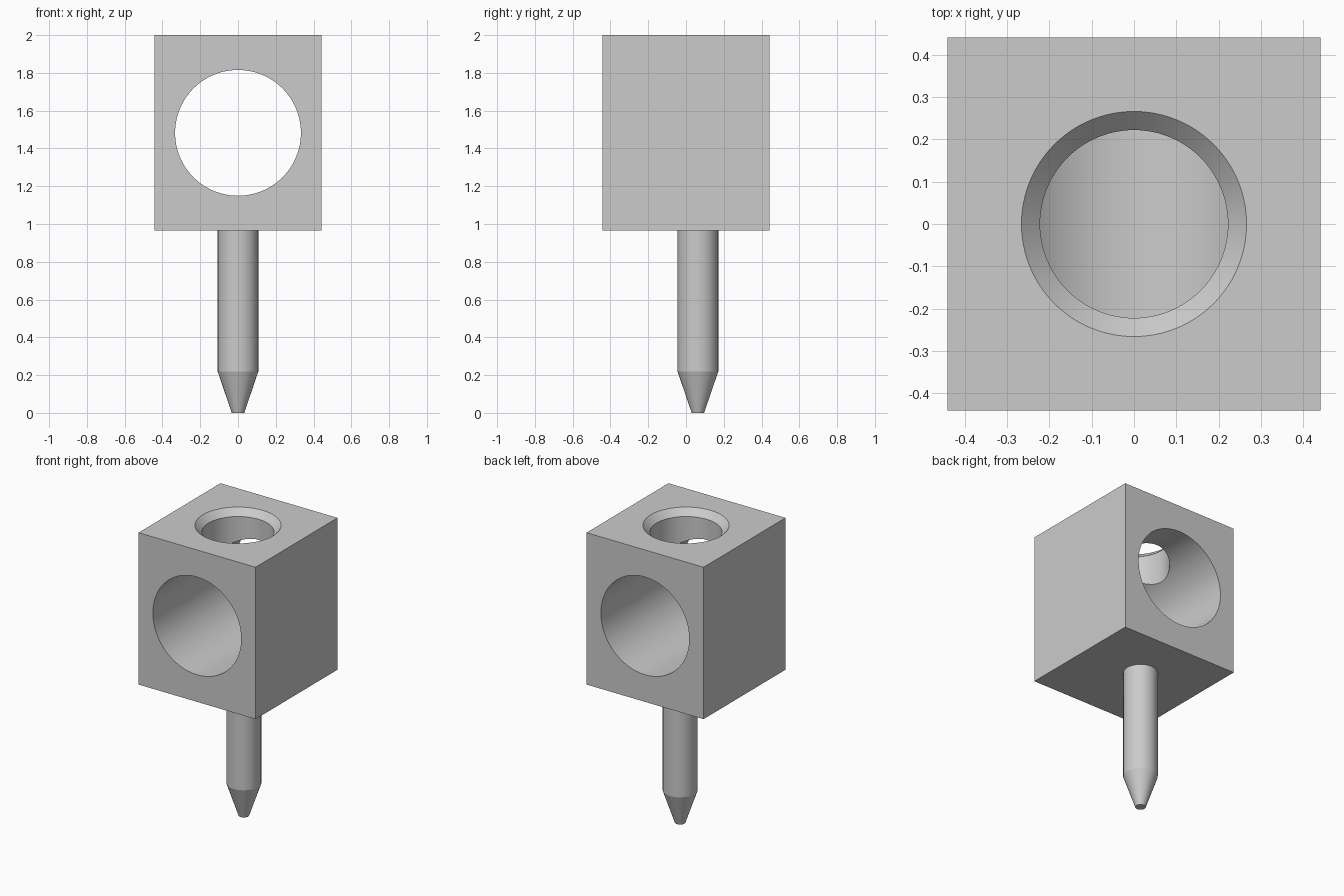
import bpy, bmesh, math
from mathutils import Matrix

default = bpy.data.objects.get("Cube")
if default:
    bpy.data.objects.remove(default, do_unlink=True)

grey = bpy.data.materials.new("light_grey")
grey.use_nodes = True
COLOUR = (0.6, 0.6, 0.6, 1)
grey.diffuse_color = COLOUR
grey.node_tree.nodes["Principled BSDF"].inputs["Base Color"].default_value = COLOUR

HALF, BOTTOM, TOP = 0.441, 0.965, 2.0
MIDDLE = (BOTTOM + TOP) / 2


def add_object(name, bm):
    bmesh.ops.recalc_face_normals(bm, faces=bm.faces)
    mesh = bpy.data.meshes.new(name)
    bm.to_mesh(mesh)
    bm.free()
    obj = bpy.data.objects.new(name, mesh)
    bpy.context.collection.objects.link(obj)
    return obj


def turned(name, profile, sides):
    """Closed round solid from (radius, height) pairs, bottom to top."""
    bm = bmesh.new()
    rings = [[bm.verts.new((r * math.cos(math.tau * i / sides),
                            r * math.sin(math.tau * i / sides), z))
              for i in range(sides)] for r, z in profile]
    for low, high in zip(rings, rings[1:]):
        for i in range(sides):
            j = (i + 1) % sides
            bm.faces.new((low[i], low[j], high[j], high[i]))
    bm.faces.new(rings[0])
    bm.faces.new(rings[-1])
    return add_object(name, bm)


def activate(obj):
    bpy.ops.object.select_all(action='DESELECT')
    obj.select_set(True)
    bpy.context.view_layer.objects.active = obj


def cut(target, cutter):
    cutter.hide_render = True
    mod = target.modifiers.new("cut", 'BOOLEAN')
    mod.operation, mod.solver, mod.object = 'DIFFERENCE', 'EXACT', cutter
    activate(target)
    bpy.ops.object.modifier_apply(modifier=mod.name)
    bpy.data.objects.remove(cutter, do_unlink=True)


def finish(obj):
    obj.data.materials.clear()
    obj.data.materials.append(grey)
    activate(obj)
    bpy.ops.object.shade_smooth_by_angle(angle=math.radians(15))


# Square block
bm = bmesh.new()
bmesh.ops.create_cube(bm, size=1, matrix=Matrix.Translation((0, 0, MIDDLE))
                      @ Matrix.Diagonal((2 * HALF, 2 * HALF, TOP - BOTTOM, 1)))
block = add_object("block", bm)

# Large bore running front to back
bore = turned("bore_cutter", [(0.333, -0.6), (0.333, 0.6)], 96)
bore.data.transform(Matrix.Translation((0, 0, MIDDLE)) @ Matrix.Rotation(math.pi / 2, 4, 'X'))
cut(block, bore)

# Chamfered opening from the top down into the bore
opening = turned("opening_cutter", [(0.222, MIDDLE), (0.222, TOP - 0.044),
                                    (0.266, TOP), (0.286, TOP + 0.02)], 96)
cut(block, opening)
finish(block)

# Tapered pin under the block, set towards the back
pin = turned("pin", [(0.033, 0), (0.108, 0.22), (0.108, BOTTOM + 0.01)], 32)
pin.data.transform(Matrix.Translation((0, 0.063, 0)))
finish(pin)
